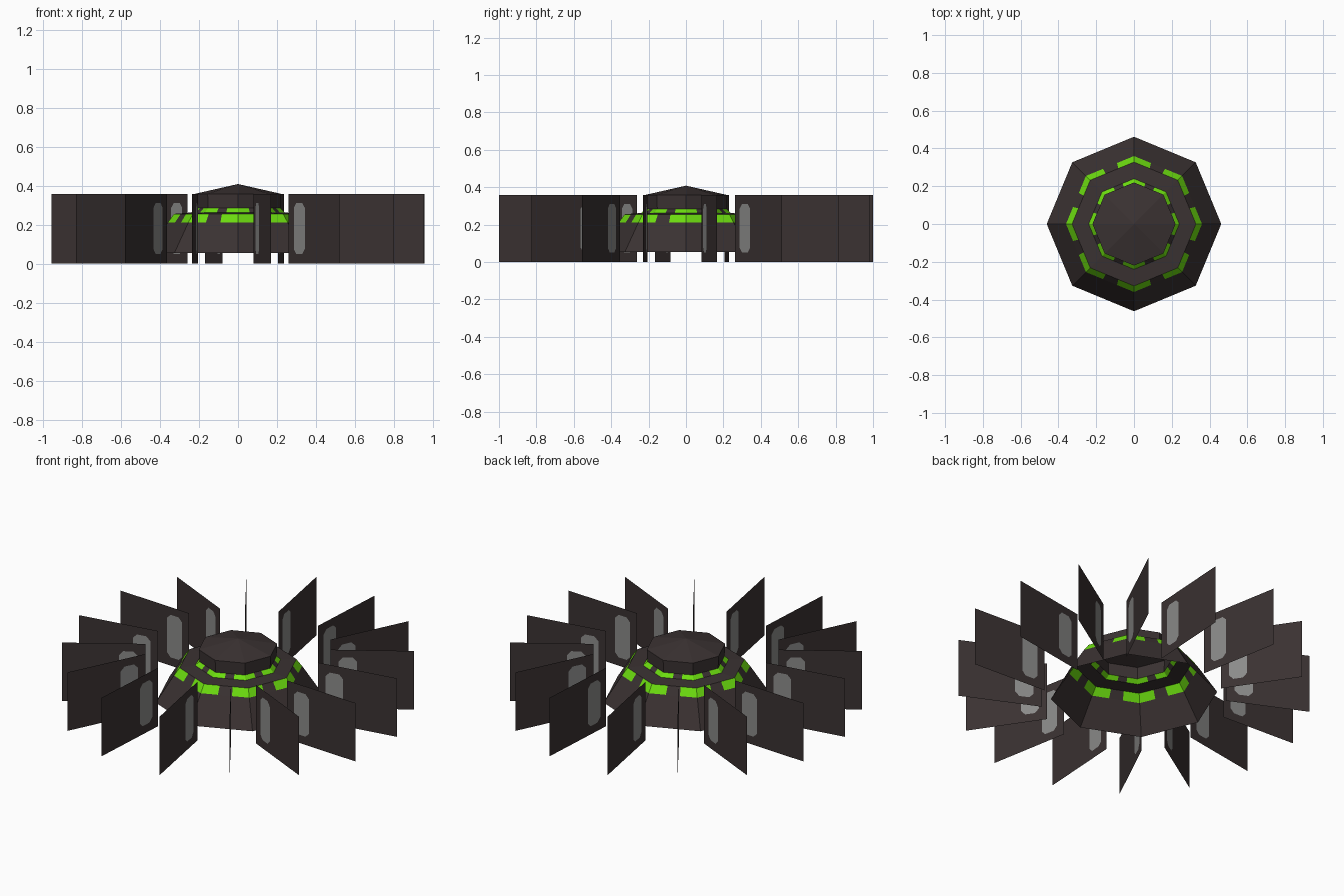
import bpy, bmesh, math
from mathutils import Vector

if "Cube" in bpy.data.objects:
    bpy.data.objects.remove(bpy.data.objects["Cube"])


def material(name, rgb):
    m = bpy.data.materials.new(name)
    m.diffuse_color = (*rgb, 1)
    m.use_nodes = True
    m.node_tree.nodes["Principled BSDF"].inputs["Base Color"].default_value = m.diffuse_color
    return m


DARK = material("dark_brown", (0.043, 0.032, 0.032))
GREEN = material("bright_green", (0.15, 0.72, 0.005))
GREY = material("mid_grey", (0.26, 0.26, 0.255))


def finish(bm, name, mats):
    bmesh.ops.remove_doubles(bm, verts=bm.verts, dist=0.0005)
    me = bpy.data.meshes.new(name)
    bm.to_mesh(me)
    bm.free()
    for m in mats:
        me.materials.append(m)
    ob = bpy.data.objects.new(name, me)
    bpy.context.collection.objects.link(ob)
    return ob


# Octagonal open-bottomed shell: (radius, height) rings, two rows carry dashes
PROFILE = [(0.462, 0.053), (0.36, 0.211), (0.328, 0.255), (0.24, 0.262),
           (0.217, 0.284), (0.22, 0.358)]
DASH_ROWS = (1, 3)
DASH = 0.355          # share of each side covered by a dash at each corner


def ring_points(r, z):
    corners = [Vector((r * math.cos(i * math.pi / 4), r * math.sin(i * math.pi / 4), z))
               for i in range(8)]
    pts = []
    for i, a in enumerate(corners):
        b = corners[(i + 1) % 8]
        pts += [a, a.lerp(b, DASH), a.lerp(b, 1 - DASH)]
    return pts


bm = bmesh.new()
rings = [[bm.verts.new(p) for p in ring_points(r, z)] for r, z in PROFILE]
for row in range(len(rings) - 1):
    lo, hi = rings[row], rings[row + 1]
    for k in range(24):
        n = (k + 1) % 24
        f = bm.faces.new((lo[k], lo[n], hi[n], hi[k]))
        if row in DASH_ROWS and k % 3 != 1:
            f.material_index = 1
# Shallow pointed cap
apex = bm.verts.new((0, 0, 0.408))
top = rings[-1]
for i in range(8):
    k = i * 3
    bm.faces.new((top[k], top[k + 1], top[k + 2], top[(k + 3) % 24], apex))
finish(bm, "central_shell", [DARK, GREEN])

# Upright fins: inner xy, outer xy; each repeated half a turn round
FINS = [
    ((-0.365, -0.37), (-0.58, -0.815)),
    ((-0.205, -0.48), (-0.235, -0.98)),
    ((0.08, -0.506), (0.17, -1.0)),
    ((0.26, -0.44), (0.52, -0.825)),
    ((0.37, -0.353), (0.80, -0.556)),
    ((0.475, -0.205), (0.954, -0.23)),
    ((0.48, 0.084), (0.958, 0.166)),
    ((0.44, 0.262), (0.83, 0.513)),
]
U = (0, 0.10, 0.15, 0.27, 0.32, 1)          # cuts along the fin
V = (0, 0.05, 0.075, 0.285, 0.31, 0.357)    # cuts up the fin


def fin(name, inner, outer):
    a, b = Vector((*inner, 0)), Vector((*outer, 0))
    bm = bmesh.new()
    g = [[bm.verts.new(a.lerp(b, u) + Vector((0, 0, v))) for v in V] for u in U]
    for i in range(5):
        for j in range(5):
            q = [g[i][j], g[i + 1][j], g[i + 1][j + 1], g[i][j + 1]]
            patch = 1 <= i <= 3 and 1 <= j <= 3
            if i in (1, 3) and j in (1, 3):
                # chamfered patch corner: q[c] is the outer corner
                c = {(1, 1): 0, (3, 1): 1, (3, 3): 2, (1, 3): 3}[(i, j)]
                q = q[c:] + q[:c]
                bm.faces.new((q[3], q[0], q[1]))
                bm.faces.new((q[1], q[2], q[3])).material_index = 1
            else:
                bm.faces.new(q).material_index = int(patch)
    finish(bm, name, [DARK, GREY])


for n, (p, q) in enumerate(FINS):
    for s, side in ((1, "a"), (-1, "b")):
        fin(f"fin_{n + 1}{side}", (s * p[0], s * p[1]), (s * q[0], s * q[1]))
